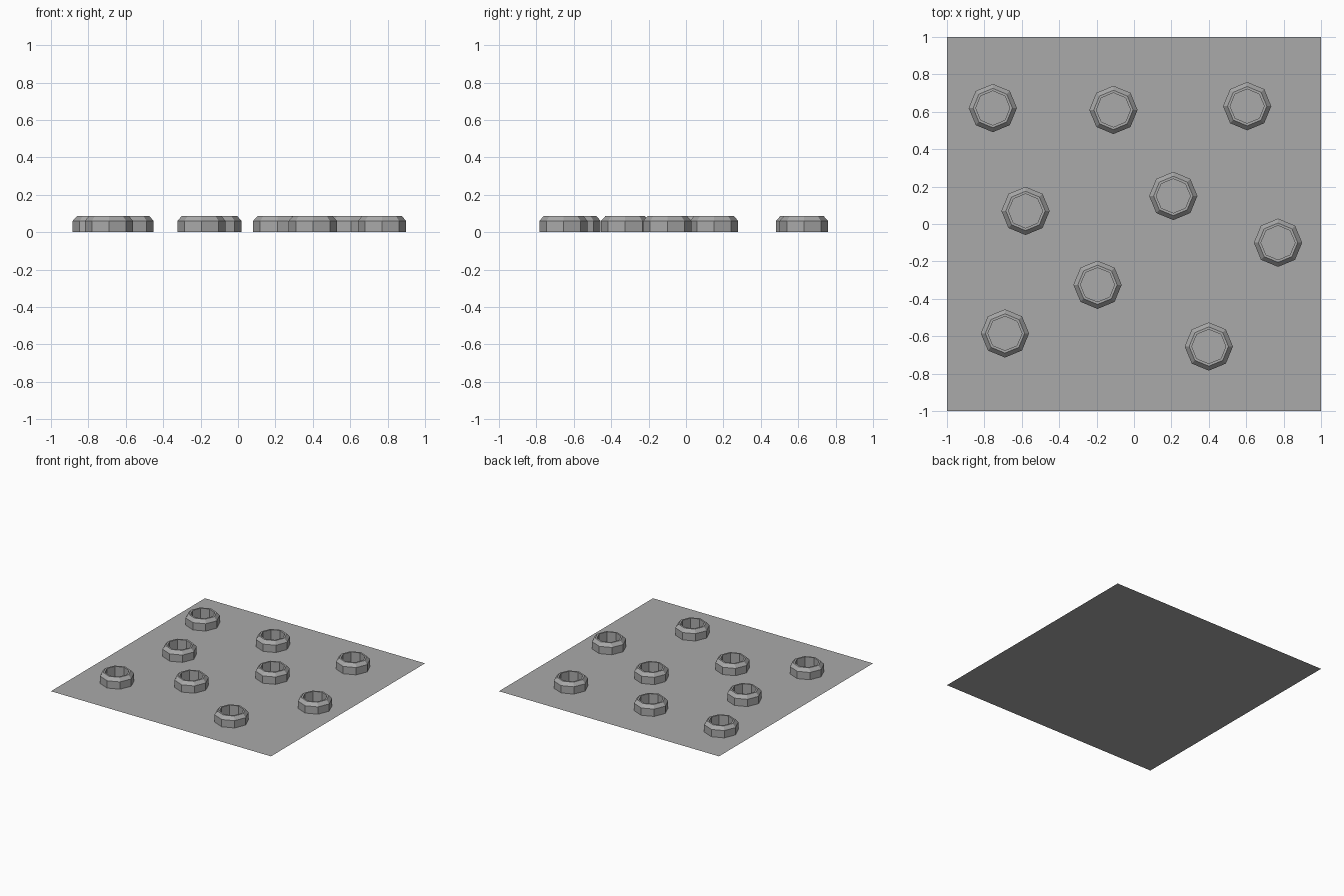
import bpy, bmesh
from math import cos, sin, pi

cube = bpy.data.objects.get("Cube")
if cube:
    bpy.data.objects.remove(cube, do_unlink=True)

# Single grey material
GREY = (0.4, 0.4, 0.4, 1.0)
grey = bpy.data.materials.new("plain grey")
grey.use_nodes = True
grey.diffuse_color = GREY
grey.node_tree.nodes["Principled BSDF"].inputs["Base Color"].default_value = GREY

SIDES = 8
# Ring cross-section as (radius, height): outer wall, chamfer, rim, inner wall
PROFILE = [(0.129, 0), (0.129, 0.06), (0.105, 0.087), (0.091, 0.087), (0.091, 0)]
CENTRES = [(-0.755, 0.62), (-0.11, 0.61), (0.605, 0.63),
           (-0.58, 0.07), (0.21, 0.15), (0.77, -0.10),
           (-0.195, -0.325), (-0.69, -0.585), (0.40, -0.655)]


def add_object(name, mesh, location=(0, 0, 0)):
    obj = bpy.data.objects.new(name, mesh)
    obj.location = location
    bpy.context.collection.objects.link(obj)
    return obj


# Flat square ground sheet
bm = bmesh.new()
bmesh.ops.create_grid(bm, x_segments=1, y_segments=1, size=1)
sheet = bpy.data.meshes.new("base_sheet")
bm.to_mesh(sheet)
bm.free()
sheet.materials.append(grey)
add_object("base_sheet", sheet)

# Chamfered eight-sided ring, open underneath where it meets the sheet
bm = bmesh.new()
loops = [[bm.verts.new((r * cos(2 * pi * i / SIDES), r * sin(2 * pi * i / SIDES), z))
          for i in range(SIDES)] for r, z in PROFILE]
for low, high in zip(loops, loops[1:]):
    for i in range(SIDES):
        j = (i + 1) % SIDES
        bm.faces.new((low[i], low[j], high[j], high[i]))
ring = bpy.data.meshes.new("ring")
bm.to_mesh(ring)
bm.free()
ring.materials.append(grey)

# Scatter the rings over the sheet
for n, (x, y) in enumerate(CENTRES, 1):
    add_object(f"ring_{n}", ring, (x, y, 0))
